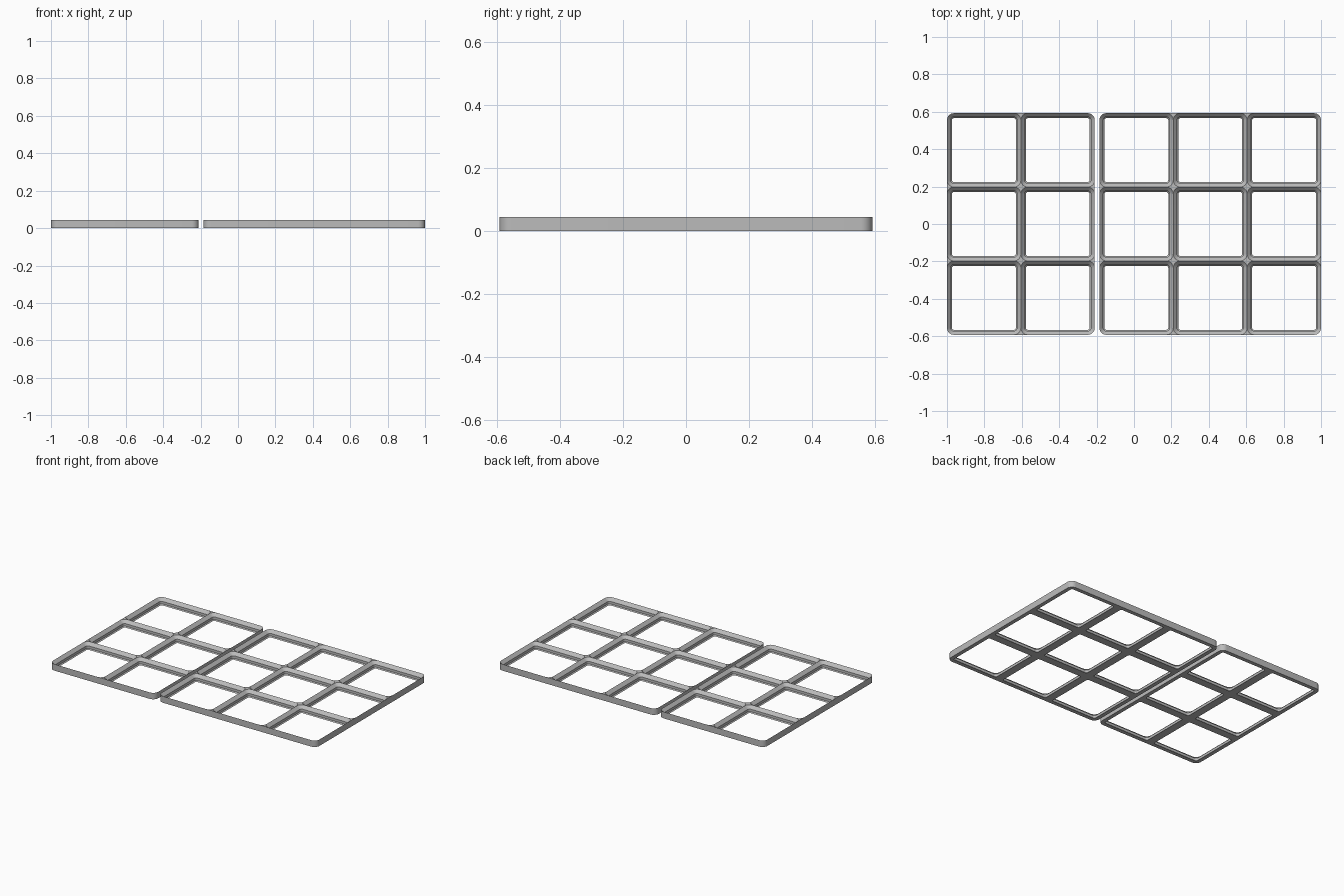
import bpy, bmesh, math

if "Cube" in bpy.data.objects:
    bpy.data.objects.remove(bpy.data.objects["Cube"])

PITCH = 0.395              # cell size
MM = PITCH / 42            # profile unit
RADIUS = 4 * MM            # corner radius at the rim
SEG = 8                    # segments per corner
# (height, inset) steps of the stepped cell wall, bottom to top
PROFILE = [(0, 2.85), (0.7, 2.15), (2.5, 2.15), (4.65, 0)]
TOP = 4.65 * MM
CORNERS = [(1, 1), (-1, 1), (-1, -1), (1, -1)]

grey = bpy.data.materials.new("grey plastic")
grey.diffuse_color = (0.5, 0.5, 0.5, 1)
grey.use_nodes = True
grey.node_tree.nodes["Principled BSDF"].inputs["Base Color"].default_value = grey.diffuse_color


def corner_points(cx, cy, i, inset):
    """Arc of one rounded cell corner; rounding shrinks with the inset."""
    sx, sy = CORNERS[i]
    r = RADIUS - inset
    c = PITCH / 2 - RADIUS
    return [(cx + sx * c + r * math.cos(a), cy + sy * c + r * math.sin(a))
            for a in (math.pi / 2 * (i + k / SEG) for k in range(SEG + 1))]


def build_plate(name, x0, cols, rows):
    bm = bmesh.new()
    y0 = -rows * PITCH / 2
    x1, y1 = x0 + cols * PITCH, -y0
    for col in range(cols):
        for row in range(rows):
            cx, cy = x0 + (col + 0.5) * PITCH, y0 + (row + 0.5) * PITCH
            # stepped inner wall loops
            loops = [[(x, y, z * MM) for i in range(4)
                      for x, y in corner_points(cx, cy, i, inset * MM)]
                     for z, inset in PROFILE]
            # cell outline: round at plate corners, square elsewhere
            outline = []
            for i, (sx, sy) in enumerate(CORNERS):
                arc = corner_points(cx, cy, i, 0)
                at_x = col == (cols - 1 if sx > 0 else 0)
                at_y = row == (rows - 1 if sy > 0 else 0)
                if not (at_x and at_y):
                    tip = (cx + sx * PITCH / 2, cy + sy * PITCH / 2)
                    arc[1:-1] = [tip] * (SEG - 1)
                outline += arc
            loops.append([(x, y, TOP) for x, y in outline])
            loops.append([(x, y, 0) for x, y in outline])
            rings = [[bm.verts.new(p) for p in loop] for loop in loops]
            n = len(outline)
            for k in range(len(rings)):
                a, b = rings[k], rings[(k + 1) % len(rings)]
                for j in range(n):
                    m = (j + 1) % n
                    if k == 4:
                        # outer wall only along the plate edge
                        p, q = outline[j], outline[m]
                        inner_x = abs(p[0] - q[0]) < 1e-6 and x0 + .01 < p[0] < x1 - .01
                        inner_y = abs(p[1] - q[1]) < 1e-6 and y0 + .01 < p[1] < y1 - .01
                        if inner_x or inner_y:
                            continue
                    bm.faces.new((a[j], a[m], b[m], b[j]))
    bmesh.ops.remove_doubles(bm, verts=bm.verts, dist=1e-5)
    bmesh.ops.dissolve_degenerate(bm, edges=bm.edges, dist=1e-6)
    bmesh.ops.recalc_face_normals(bm, faces=bm.faces)
    mesh = bpy.data.meshes.new(name)
    bm.to_mesh(mesh)
    bm.free()
    mesh.materials.append(grey)
    obj = bpy.data.objects.new(name, mesh)
    bpy.context.collection.objects.link(obj)
    bpy.ops.object.select_all(action='DESELECT')
    obj.select_set(True)
    bpy.context.view_layer.objects.active = obj
    bpy.ops.object.shade_smooth_by_angle(angle=math.radians(30))


# two open grid plates side by side with a narrow gap
build_plate("small_grid_plate", -1, 2, 3)
build_plate("large_grid_plate", 1 - 3 * PITCH, 3, 3)
